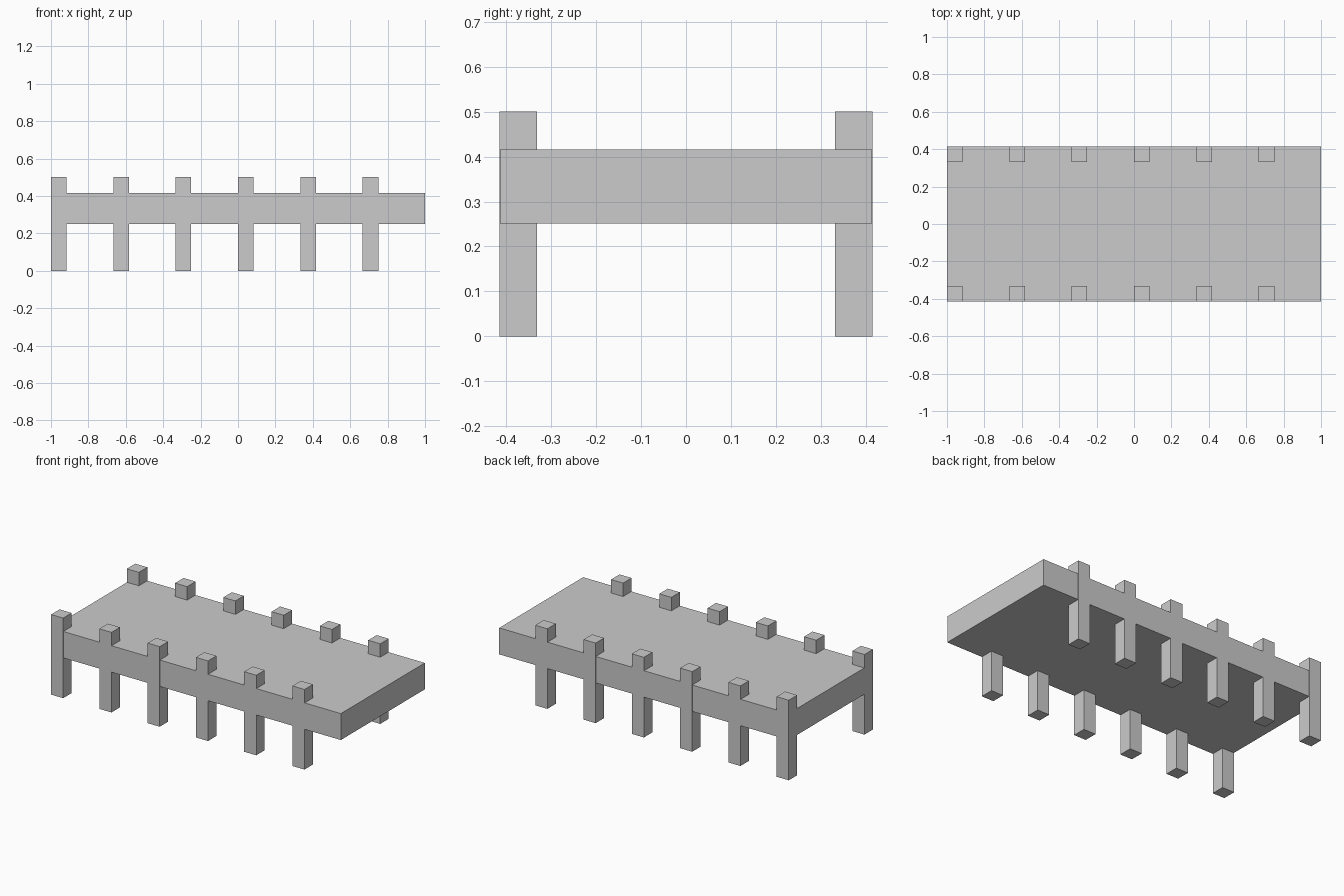
import bpy

if "Cube" in bpy.data.objects:
    bpy.data.objects.remove(bpy.data.objects["Cube"])


def box(name, lo, hi):
    """Axis-aligned box between two corners."""
    bpy.ops.mesh.primitive_cube_add(size=1, location=[(a + b) / 2 for a, b in zip(lo, hi)])
    ob = bpy.context.object
    ob.name = name
    ob.scale = [b - a for a, b in zip(lo, hi)]
    bpy.ops.object.transform_apply(location=False, rotation=False, scale=True)
    return ob


HALF_W = 0.415     # half width of the pier
POST = 1 / 12      # post thickness
SPACING = 1 / 3    # distance between posts

# Thick deck slab, a hair inside the post faces
box("deck", (-0.999, -HALF_W + 0.001, 0.251), (1.0, HALF_W - 0.001, 0.416))

# Two rows of posts passing through the deck
for side, y in (("front", -HALF_W), ("back", HALF_W - POST)):
    for i in range(6):
        x = -1 + i * SPACING
        box(f"{side}_post_{i + 1}", (x, y, 0), (x + POST, y + POST, 0.5))
